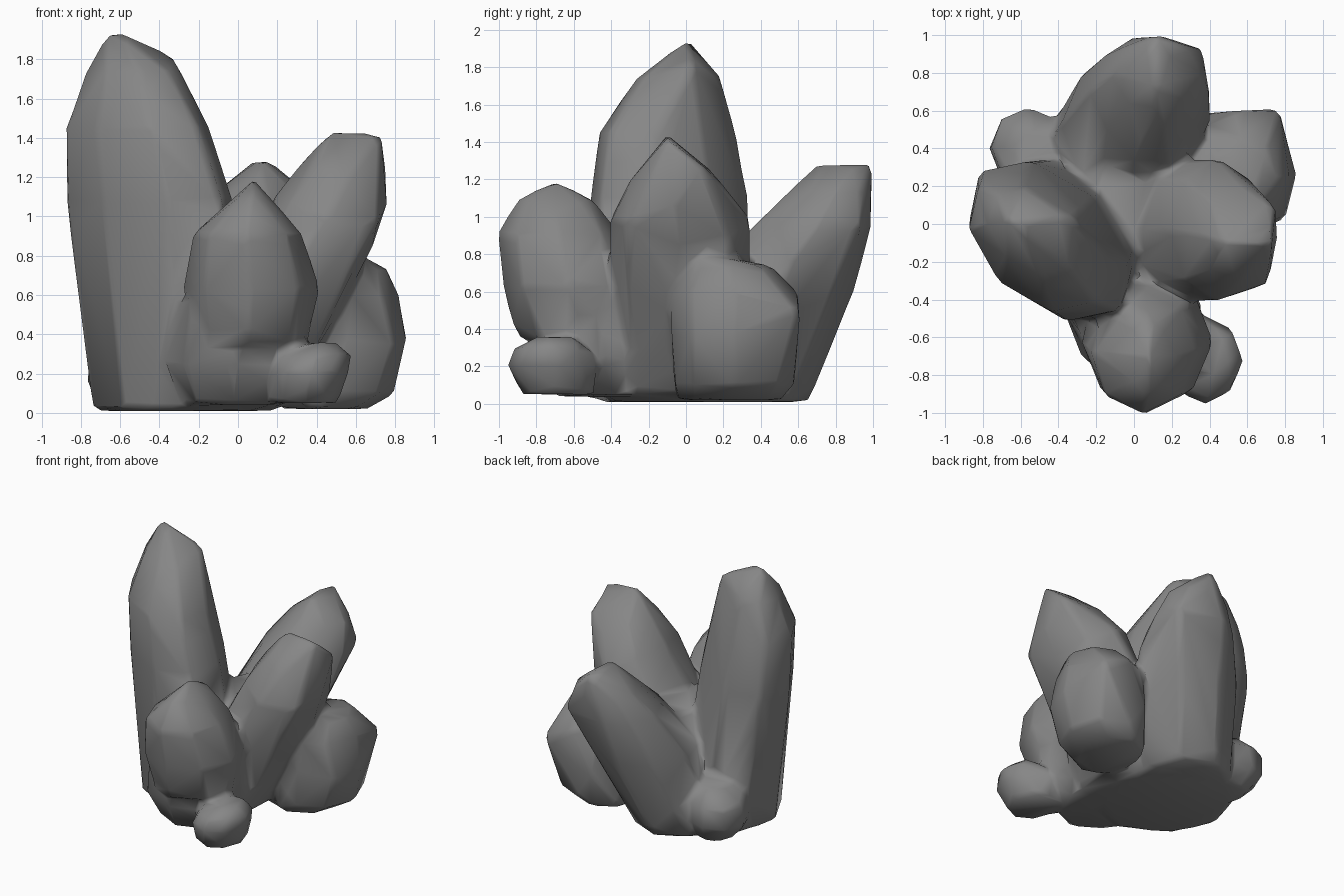
import bpy, bmesh, math
from mathutils import Vector

parts = []


def crystal(name, rings, extra=(), lean=0.0, turn=0.0, sides=8):
    """Convex faceted crystal. Each ring is (x, y, z, radius_u, radius_v);
    turn spins the ring about z, lean tilts it towards +x, both in degrees."""
    t, l = math.radians(turn), math.radians(lean)
    bm = bmesh.new()
    for x, y, z, ru, rv in rings:
        for i in range(sides):
            a = math.tau * i / sides
            u, v = ru * math.cos(a), rv * math.sin(a)
            px = u * math.cos(t) - v * math.sin(t)
            py = u * math.sin(t) + v * math.cos(t)
            pz = z - px * math.sin(l)
            bm.verts.new((x + px * math.cos(l), y + py, max(pz, 0.02 if l else z)))
    for p in extra:
        bm.verts.new(Vector(p))
    bmesh.ops.remove_doubles(bm, verts=bm.verts[:], dist=0.002)
    bmesh.ops.convex_hull(bm, input=bm.verts[:])
    loose = [v for v in bm.verts if not v.link_faces]
    bmesh.ops.delete(bm, geom=loose, context='VERTS')
    bmesh.ops.recalc_face_normals(bm, faces=bm.faces[:])
    me = bpy.data.meshes.new(name)
    bm.to_mesh(me)
    bm.free()
    ob = bpy.data.objects.new(name, me)
    bpy.context.collection.objects.link(ob)
    parts.append(ob)


# tall crystal on the left
crystal("tall_left_crystal", [
    (-0.33, -0.06, 0.01, 0.46, 0.36),
    (-0.45, -0.09, 1.08, 0.52, 0.33),
    (-0.51, -0.10, 1.45, 0.44, 0.29),
    (-0.54, -0.04, 1.74, 0.27, 0.19)],
    extra=[(-0.66, 0.02, 1.94), (-0.60, 0.0, 1.94), (-0.33, 0.04, 1.82)], turn=-45)

# crystal leaning to the right
crystal("right_leaning_crystal", [
    (-0.10, -0.03, 0.05, 0.27, 0.37),
    (0.44, -0.03, 0.98, 0.28, 0.38),
    (0.55, -0.06, 1.18, 0.24, 0.25)],
    extra=[(0.48, -0.10, 1.44), (0.73, -0.10, 1.42), (0.75, 0.09, 1.27),
           (0.71, -0.32, 0.97), (0.25, -0.28, 0.05), (0.27, 0.1, 0.05)], lean=29)

# crystal leaning to the front, with its lower lump
crystal("front_crystal", [
    (0.06, -0.56, 0.35, 0.29, 0.33),
    (0.07, -0.62, 0.63, 0.35, 0.36),
    (0.05, -0.68, 0.91, 0.28, 0.33),
    (0.07, -0.70, 1.10, 0.09, 0.20)],
    extra=[(0.08, -0.70, 1.19), (0.05, -0.93, 0.42)])
crystal("front_base_lump", [
    (-0.02, -0.38, 0.04, 0.27, 0.33),
    (-0.01, -0.44, 0.25, 0.37, 0.39),
    (0.01, -0.48, 0.58, 0.33, 0.38)])

# crystal leaning to the back
crystal("back_crystal", [
    (-0.19, 0.30, 0.01, 0.32, 0.36),
    (-0.02, 0.52, 0.60, 0.37, 0.38),
    (0.08, 0.70, 0.95, 0.32, 0.28),
    (0.12, 0.80, 1.13, 0.23, 0.20),
    (0.12, 0.85, 1.28, 0.04, 0.15)],
    extra=[(0.36, 0.93, 0.95), (-0.18, 0.87, 0.85), (0.41, 0.55, 0.75),
           (0.0, 0.33, 0.92), (0.18, 0.33, 0.92), (0.0, 0.99, 0.95)])

# short crystals round the foot
crystal("right_short_crystal", [
    (0.43, 0.24, 0.02, 0.23, 0.28),
    (0.52, 0.26, 0.10, 0.28, 0.32),
    (0.55, 0.26, 0.38, 0.31, 0.34),
    (0.54, 0.26, 0.60, 0.28, 0.34),
    (0.57, 0.23, 0.74, 0.19, 0.22)],
    extra=[(0.60, 0.06, 0.81), (0.77, 0.61, 0.50), (0.80, 0.03, 0.35),
           (0.39, 0.59, 0.30), (0.38, -0.06, 0.05)])
crystal("front_small_crystal", [
    (0.34, -0.68, 0.05, 0.17, 0.20),
    (0.37, -0.72, 0.21, 0.20, 0.24),
    (0.40, -0.72, 0.30, 0.18, 0.20),
    (0.44, -0.70, 0.36, 0.06, 0.10)])
crystal("back_left_small_crystal", [
    (-0.52, 0.38, 0.01, 0.13, 0.14),
    (-0.56, 0.40, 0.14, 0.21, 0.21),
    (-0.56, 0.41, 0.30, 0.20, 0.21),
    (-0.52, 0.38, 0.41, 0.11, 0.11)])

# core filling the valleys
crystal("core", [
    (-0.14, 0.03, 0.01, 0.33, 0.38),
    (-0.02, 0.03, 0.45, 0.36, 0.42),
    (-0.02, 0.10, 0.80, 0.20, 0.26)])

# fuse everything into one skin, soften the joints, then facet it
bpy.ops.object.select_all(action='DESELECT')
for ob in parts:
    ob.select_set(True)
bpy.context.view_layer.objects.active = parts[0]
bpy.ops.object.join()
rock = bpy.context.view_layer.objects.active
rock.name = "crystal_cluster"
remesh = rock.modifiers.new("fuse", 'REMESH')
remesh.mode = 'VOXEL'
remesh.voxel_size = 0.025
soft = rock.modifiers.new("soften", 'SMOOTH')
soft.factor, soft.iterations = 0.5, 8
facet = rock.modifiers.new("facet", 'DECIMATE')
facet.ratio = 0.025
bpy.ops.object.convert(target='MESH')
bpy.ops.object.shade_smooth_by_angle(angle=math.radians(75))

# dark grey stone
mat = bpy.data.materials.new("dark_stone")
mat.diffuse_color = (0.24, 0.24, 0.24, 1)
rock = bpy.context.view_layer.objects.active
rock.data.materials.clear()
rock.data.materials.append(mat)
